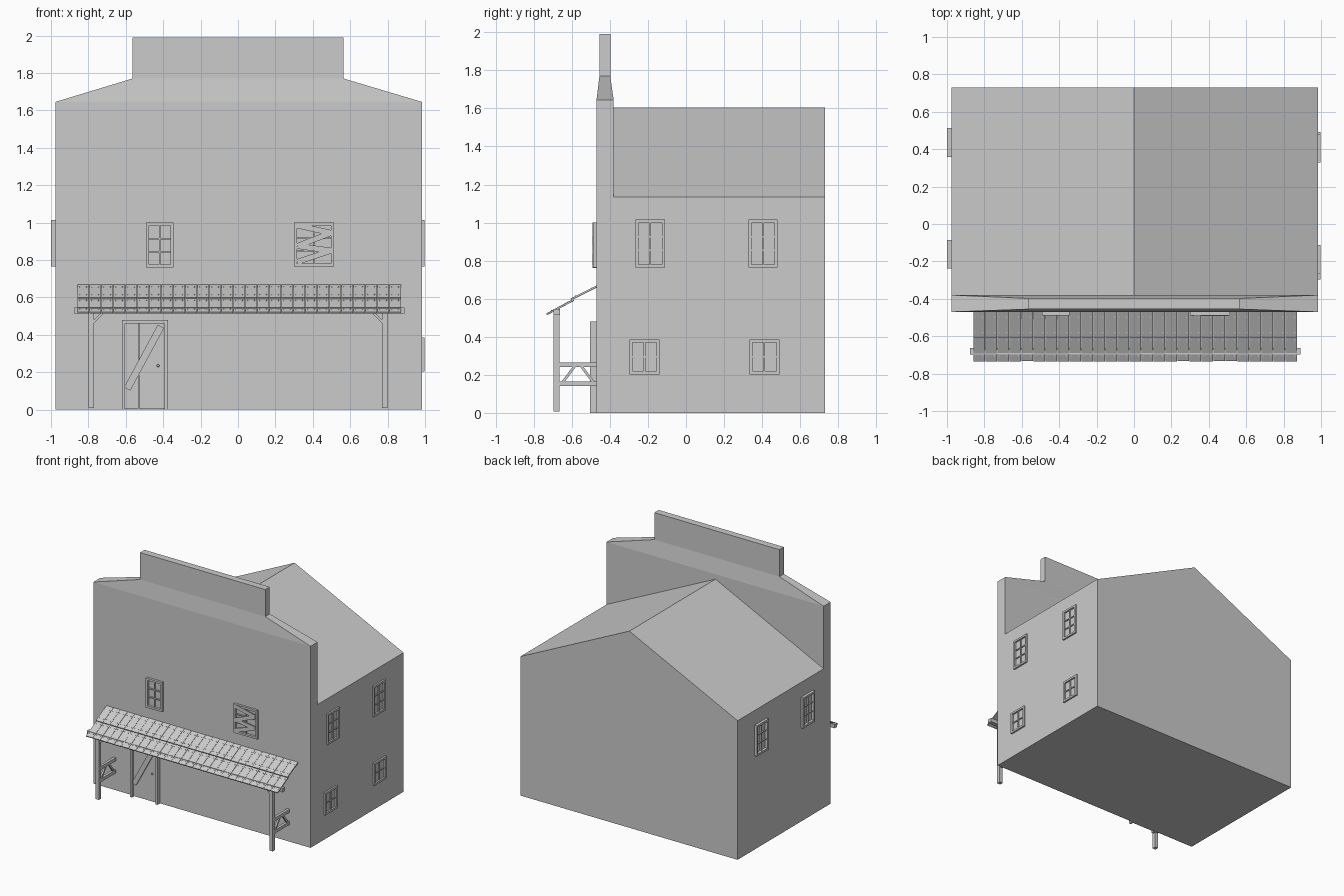
import bpy, bmesh, math, random
from mathutils import Matrix, Vector

random.seed(4)
cube = bpy.data.objects.get("Cube")
if cube:
    bpy.data.objects.remove(cube, do_unlink=True)

grey = bpy.data.materials.new("plain_grey")
grey.use_nodes = True
COLOUR = (0.6, 0.6, 0.6, 1)
grey.diffuse_color = COLOUR
grey.node_tree.nodes["Principled BSDF"].inputs["Base Color"].default_value = COLOUR


def finish(name, bm, matrix=Matrix()):
    bmesh.ops.recalc_face_normals(bm, faces=bm.faces)
    mesh = bpy.data.meshes.new(name)
    bm.to_mesh(mesh)
    bm.free()
    mesh.materials.append(grey)
    obj = bpy.data.objects.new(name, mesh)
    obj.matrix_world = matrix
    bpy.context.collection.objects.link(obj)
    return obj


def box(bm, x, y, z):
    """Box from (min, max) ranges."""
    ranges = (x, y, z)
    centre = Vector([sum(r) / 2 for r in ranges])
    size = [r[1] - r[0] for r in ranges]
    m = Matrix.Translation(centre) @ Matrix.Diagonal((*size, 1))
    bmesh.ops.create_cube(bm, size=1, matrix=m)


def bar(bm, a, b, width, depth, side):
    """Straight board from a to b; width lies across, depth lies along side."""
    a, b, side = Vector(a), Vector(b), Vector(side)
    along = (b - a).normalized()
    across = side.cross(along).normalized()
    m = Matrix((along * (b - a).length, across * width, side * depth)).transposed().to_4x4()
    m.translation = (a + b) / 2
    bmesh.ops.create_cube(bm, size=1, matrix=m)


# House body with gable roof
LEFT, RIGHT, FRONT, BACK, STEP = 0.984, -0.977, -0.47, 0.73, -0.38
bm = bmesh.new()
gable = [(RIGHT, 0), (LEFT, 0), (LEFT, 1.135), (0, 1.605), (RIGHT, 1.135)]
face = bm.faces.new([bm.verts.new((x, STEP, z)) for x, z in gable])
ext = bmesh.ops.extrude_face_region(bm, geom=[face], use_keep_orig=True)
moved = [g for g in ext["geom"] if isinstance(g, bmesh.types.BMVert)]
bmesh.ops.translate(bm, verts=moved, vec=(0, BACK - STEP, 0))
finish("house_body", bm)

# False front: lofted rectangles, narrowing into the parapet
bm = bmesh.new()
rings = []
for x0, x1, y0, y1, z in [(RIGHT, LEFT, FRONT, STEP, 0), (RIGHT, LEFT, FRONT, STEP, 1.645),
                          (-0.565, 0.565, -0.455, -0.398, 1.77),
                          (-0.565, 0.565, -0.455, -0.398, 1.99)]:
    rings.append([bm.verts.new(p) for p in
                  ((x0, y0, z), (x1, y0, z), (x1, y1, z), (x0, y1, z))])
for low, high in zip(rings, rings[1:]):
    for i in range(4):
        j = (i + 1) % 4
        bm.faces.new((low[i], low[j], high[j], high[i]))
bm.faces.new(rings[0])
bm.faces.new(rings[-1])
finish("false_front", bm)


# Windows: frame, glazing bars and bolts, modelled facing the front
def window(name, place, turn, w, z0, z1, depth, rows=3, boards=()):
    bm = bmesh.new()
    f, h = 0.016, w / 2
    back = 0.005
    for s in (-1, 1):
        box(bm, sorted((s * h, s * (h - f))), (-depth, back), (z0, z1))
    for a in (z0, z1 - f):
        box(bm, (f - h, h - f), (-depth, back), (a, a + f))
    box(bm, (-0.004, 0.004), (-depth * 0.6, back), (z0 + f, z1 - f))
    for i in range(1, rows):
        z = z0 + f + (z1 - z0 - 2 * f) * i / rows
        box(bm, (f - h, h - f), (-depth * 0.55, back), (z - 0.004, z + 0.004))
    for (xa, za), (xb, zb) in boards:
        bar(bm, (xa, -depth, za), (xb, -depth, zb), 0.03, 0.008, (0, 1, 0))
    finish(name, bm, Matrix.Translation(place) @ Matrix.Rotation(turn, 4, 'Z'))


window("front_window", (-0.418, FRONT, 0), 0, 0.147, 0.76, 1.0, 0.02)
window("boarded_window", (0.407, FRONT, 0), 0, 0.215, 0.765, 1.0, 0.018,
       boards=[((-0.09, 0.985), (0.09, 0.945)), ((0.09, 0.945), (-0.09, 0.875)),
               ((-0.09, 0.875), (0.09, 0.85)), ((-0.09, 0.79), (0.09, 0.85))])
quarter = math.pi / 2
for i, y in enumerate((-0.188, 0.405)):
    window(f"left_upper_window_{i}", (LEFT, y, 0), quarter, 0.154, 0.765, 1.015, 0.014)
for i, y in enumerate((-0.218, 0.412)):
    window(f"left_lower_window_{i}", (LEFT, y, 0), quarter, 0.158, 0.203, 0.385, 0.014, 2)
for i, y in enumerate((-0.162, 0.435)):
    window(f"right_upper_window_{i}", (RIGHT, y, 0), -quarter, 0.154, 0.765, 1.015, 0.022)

# Door with frame, planks, diagonal board and knob
bm = bmesh.new()
for x in ((-0.62, -0.603), (-0.392, -0.375)):
    box(bm, x, (-0.505, FRONT), (0, 0.46))
box(bm, (-0.62, -0.375), (-0.505, FRONT), (0.46, 0.48))
finish("door_frame", bm)
bm = bmesh.new()
for x in ((-0.603, -0.533), (-0.53, -0.392)):
    box(bm, x, (-0.485, FRONT), (0.005, 0.46))
bar(bm, (-0.593, -0.49, 0.11), (-0.412, -0.49, 0.445), 0.038, 0.012, (0, 1, 0))
finish("door", bm)
bm = bmesh.new()
bmesh.ops.create_uvsphere(bm, u_segments=10, v_segments=6, radius=0.008,
                          matrix=Matrix.Translation((-0.427, -0.496, 0.235)))
finish("door_knob", bm)

# Porch posts, side rails and corner braces
for name, x, inward in (("right", -0.785, 1), ("left", 0.785, -1)):
    bm = bmesh.new()
    box(bm, (x - 0.015, x + 0.015), (-0.695, -0.665), (0.008, 0.54))
    finish(f"{name}_porch_post", bm)
    bm = bmesh.new()
    bar(bm, (x + inward * 0.012, -0.68, 0.468), (x + inward * 0.06, -0.68, 0.516),
        0.012, 0.018, (0, 1, 0))
    finish(f"{name}_corner_brace", bm)
    bm = bmesh.new()
    for z in (0.14, 0.24):
        box(bm, (x - 0.011, x + 0.011), (-0.665, FRONT), (z, z + 0.026))
    for y0, y1 in ((-0.65, -0.583), (-0.485, -0.552)):
        bar(bm, (x, y0, 0.158), (x, y1, 0.248), 0.014, 0.014, (1, 0, 0))
    finish(f"{name}_side_rail", bm)

bm = bmesh.new()
box(bm, (-0.877, 0.89), (-0.697, -0.663), (0.514, 0.545))
finish("porch_beam", bm)

# Awning: two overlapping rows of boards with nails
COUNT, START, END = 27, -0.86, 0.872
pitch = (END - START) / COUNT
for name, top, low in (("upper", (-0.468, 0.665), (-0.605, 0.596)),
                       ("lower", (-0.59, 0.594), (-0.732, 0.518))):
    bm = bmesh.new()
    a, b = Vector((0, *top)), Vector((0, *low))
    normal = Vector((1, 0, 0)).cross(a - b).normalized()
    for i in range(COUNT):
        x = START + pitch * (i + 0.5)
        shift = Vector((x, 0, 0)) + normal * random.uniform(-0.001, 0.001)
        bar(bm, a + shift, b + shift, pitch - 0.002, 0.009, normal)
        for t in (0.2, 0.8):
            for s in (-0.018, 0.018):
                p = a.lerp(b, t) + shift + normal * 0.005 + Vector((s, 0, 0))
                bmesh.ops.create_cube(bm, size=0.004, matrix=Matrix.Translation(p))
    finish(f"{name}_awning_boards", bm)
